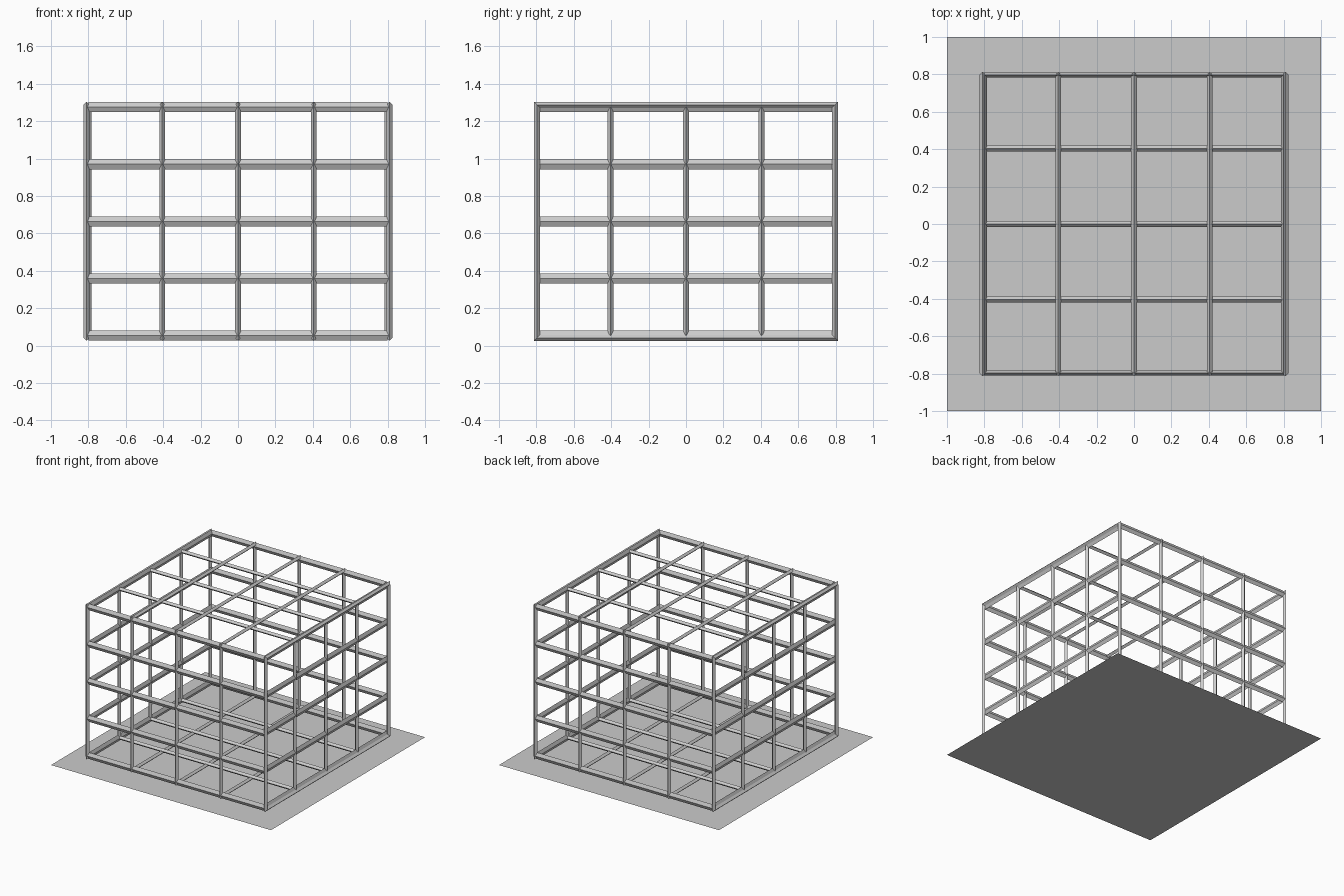
import bpy, bmesh
from mathutils import Vector

if "Cube" in bpy.data.objects:
    bpy.data.objects.remove(bpy.data.objects["Cube"])

MID_Z = 0.664


def ring(name, axis, pos, half_u, half_v, radial, axial):
    """Closed rectangular hoop of diamond-section bar, lying across the given axis."""
    bm = bmesh.new()
    profile = [(radial, 0), (0, axial), (-radial, 0), (0, -axial)]
    loops = []
    for su, sv in [(-1, -1), (1, -1), (1, 1), (-1, 1)]:
        loop = []
        for r, a in profile:
            u, v, w = su * (half_u + r), sv * (half_v + r), pos + a
            co = {'X': (w, u, v + MID_Z),
                  'Y': (u, w, v + MID_Z),
                  'Z': (u, v, w)}[axis]
            loop.append(bm.verts.new(Vector(co)))
        loops.append(loop)
    for i in range(4):
        p, q = loops[i], loops[(i + 1) % 4]
        for j in range(4):
            k = (j + 1) % 4
            bm.faces.new((p[j], q[j], q[k], p[k]))
    bmesh.ops.recalc_face_normals(bm, faces=bm.faces)
    mesh = bpy.data.meshes.new(name)
    bm.to_mesh(mesh)
    bm.free()
    bpy.context.collection.objects.link(bpy.data.objects.new(name, mesh))


# Upright hoops running front to back, spaced along x
for i in range(5):
    ring(f"lengthwise_hoop_{i + 1}", 'X', (i - 2) * 0.405, 0.797, 0.623, 0.016, 0.016)

# Upright hoops running side to side, spaced along y
for i in range(3):
    ring(f"crosswise_hoop_{i + 1}", 'Y', (i - 1) * 0.404, 0.798, 0.611, 0.016, 0.016)

# Taller horizontal rails stacked up the cage
for i in range(5):
    ring(f"horizontal_rail_{i + 1}", 'Z', MID_Z + (i - 2) * 0.3055, 0.798, 0.796, 0.013, 0.027)

# Flat floor panel
bpy.ops.mesh.primitive_plane_add(size=2, location=(0, 0, 0))
bpy.context.object.name = "floor_panel"
